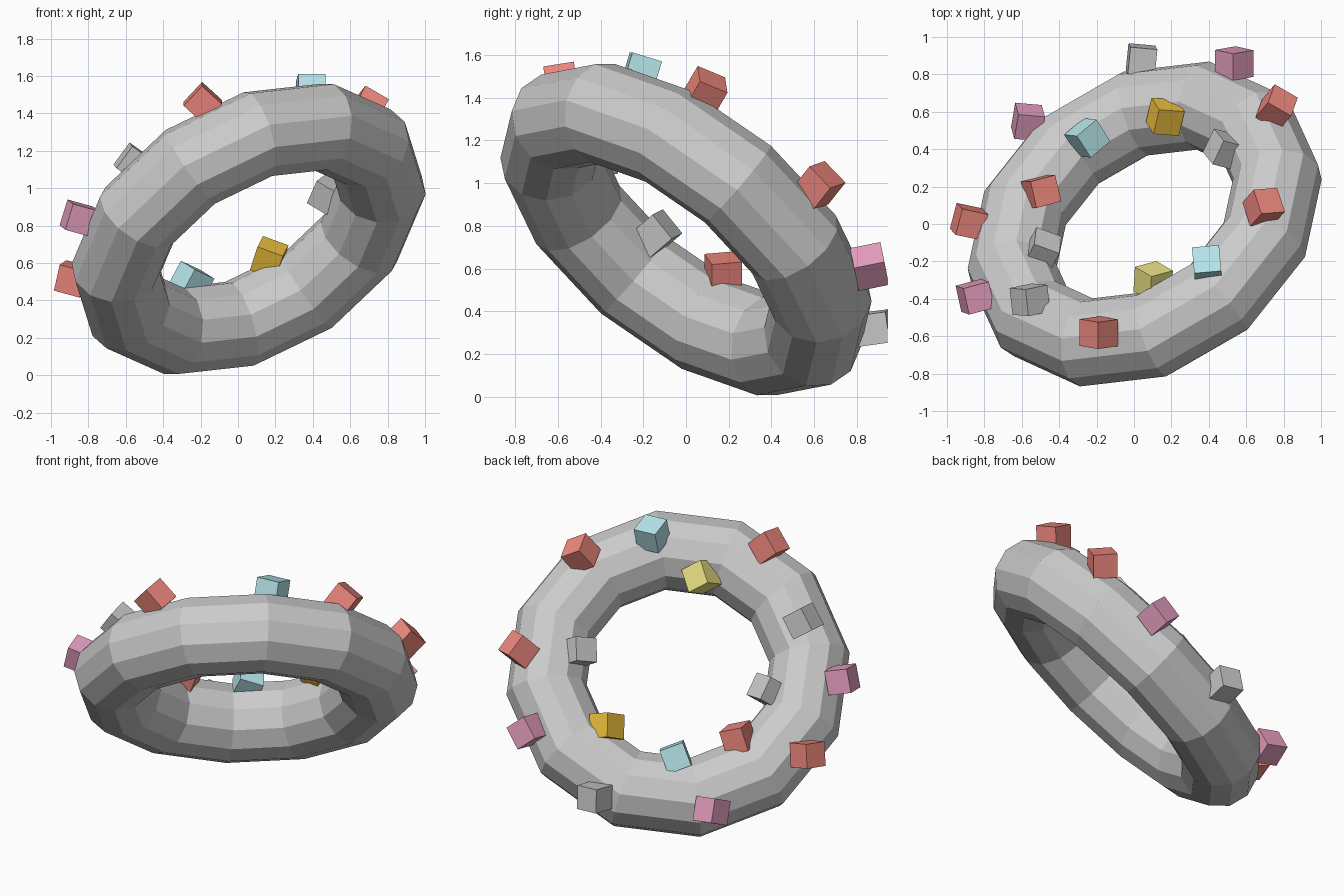
import bpy
from math import radians
from mathutils import Vector, Matrix, Euler

if "Cube" in bpy.data.objects:
    bpy.data.objects.remove(bpy.data.objects["Cube"])

CENTRE = Vector((0.057, 0, 0.782))
R, TUBE = 0.78, 0.238
SIDE, LIFT = 0.145, 0.268   # block edge, block centre distance from tube centre line

# tilted ring frame
n = Vector((-0.41, 0.575, 0.71)).normalized()
e = (Vector((1, 0, 0)) - n * n.x).normalized()
v = n.cross(e)
frame = Matrix((e, v, n)).transposed() @ Matrix.Rotation(radians(4), 3, 'Z')

# low-poly ring
bpy.ops.mesh.primitive_torus_add(major_segments=12, minor_segments=12,
                                 major_radius=R, minor_radius=TUBE)
ring = bpy.context.object
ring.name = "ring"
ring.matrix_world = Matrix.Translation(CENTRE) @ frame.to_4x4()
bpy.ops.object.shade_flat()

# block colours
COLOURS = {"red": (0.87, 0.25, 0.21), "cyan": (0.48, 0.80, 0.84), "pink": (0.80, 0.35, 0.53),
           "yellow": (0.90, 0.83, 0.25), "orange": (0.90, 0.56, 0.05)}
mats = {}
for name, rgb in COLOURS.items():
    mats[name] = bpy.data.materials.new(name)
    mats[name].diffuse_color = (*rgb, 1)


def block(colour, pos, rot):
    """Small cube snapped onto the ring surface."""
    d = Vector(pos) - CENTRE
    core = (d - n * d.dot(n)).normalized() * R
    loc = CENTRE + core + (d - core).normalized() * LIFT
    bpy.ops.mesh.primitive_cube_add(size=SIDE, location=loc,
                                    rotation=Euler([radians(a) for a in rot]))
    ob = bpy.context.object
    ob.name = colour + "_block"
    if colour in mats:
        ob.data.materials.append(mats[colour])


# scattered blocks: colour, approximate position, rotation in degrees
for b in [
    ("red", (-0.19, -0.58, 1.46), (12, 42, 8)),
    ("red", (0.69, 0.11, 1.46), (-25, 30, 5)),
    ("cyan", (0.37, -0.18, 1.56), (-17, 0, 5)),
    ("grey", (-0.56, -0.40, 1.14), (10, 35, 12)),
    ("pink", (-0.83, -0.39, 0.83), (10, 15, 15)),
    ("red", (-0.90, 0.02, 0.52), (10, 15, -12)),
    ("cyan", (-0.25, 0.46, 0.53), (20, 20, 40)),
    ("orange", (0.16, 0.57, 0.64), (25, 20, -4)),
    ("red", (0.76, 0.61, 0.98), (45, 10, -30)),
    ("pink", (0.53, 0.82, 0.60), (15, 40, 10)),
    ("grey", (0.05, 0.84, 0.32), (8, 5, -5)),
    ("pink", (-0.58, 0.56, 0.27), (25, 10, -5)),
    ("red", (-0.49, 0.18, 0.60), (5, 20, 15)),
    ("grey", (-0.47, -0.12, 0.78), (38, 10, -20)),
    ("yellow", (0.10, -0.30, 1.28), (30, 35, 15)),
    ("grey", (0.43, 0.40, 0.99), (20, 30, -15)),
]:
    block(*b)

for m in bpy.data.materials:
    if m.users and not m.is_grease_pencil:
        m.use_nodes = True
        m.node_tree.nodes["Principled BSDF"].inputs["Base Color"].default_value = m.diffuse_color
